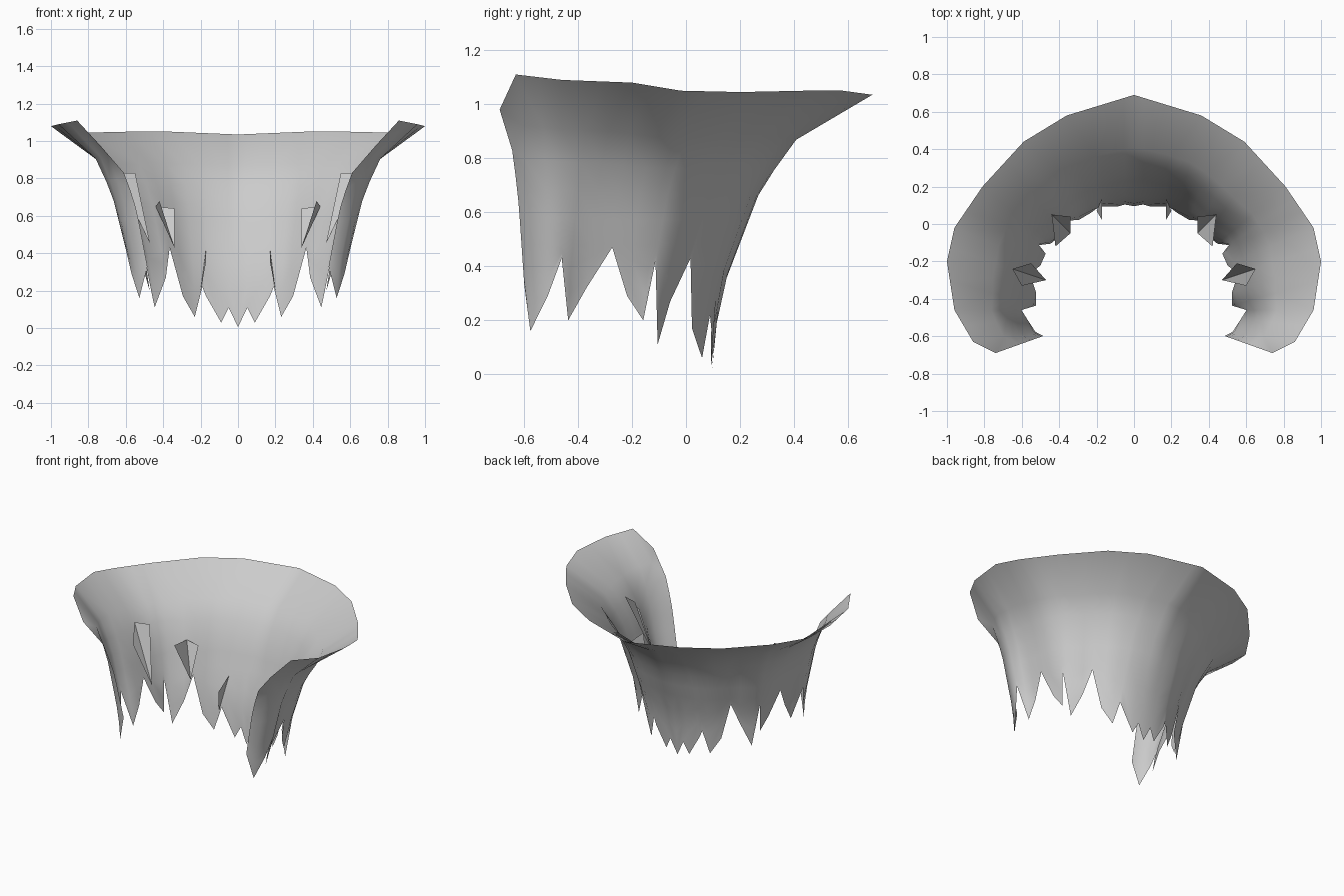
import bpy, bmesh
from mathutils import Vector

if "Cube" in bpy.data.objects:
    bpy.data.objects.remove(bpy.data.objects["Cube"])

# Upper rim of one half, from the back centre round to the front opening
RIM = [(0, .69, 1.035), (.36, .58, 1.05), (.59, .44, 1.05), (.81, .20, 1.045),
       (.96, -.02, 1.05), (1, -.20, 1.08), (.96, -.46, 1.09), (.86, -.63, 1.11),
       (.74, -.69, .98)]

# Flare: relative height -> how far from the hem towards the rim
FLARE = [(0, 0), (.2, .03), (.31, .07), (.46, .17), (.64, .29), (.75, .41),
         (.85, .54), (1, 1)]

# Ragged hem: rim position, hem x, hem y, height of tip or notch
HEM = [(0, 0, .095, .005), (.15, .05, .095, .11), (.28, .09, .09, .03),
       (.5, .17, .08, .17), (.6, .19, .07, .22), (1, .23, .055, .06),
       (1.5, .29, .01, .17), (2, .33, -.05, .43), (2.4, .37, -.08, .27),
       (3, .44, -.11, .11), (3.3, .455, -.15, .42), (3.6, .46, -.165, .2),
       (4, .47, -.23, .29), (4.6, .475, -.30, .47), (5, .49, -.38, .32),
       (5.4, .51, -.44, .2), (6, .55, -.46, .43), (6.5, .55, -.51, .29),
       (7, .52, -.575, .16), (8, .46, -.59, .33)]


def rim_point(u):
    i = min(int(u), len(RIM) - 2)
    return Vector(RIM[i]).lerp(Vector(RIM[i + 1]), u - i)


def flare(s):
    for (a, fa), (b, fb) in zip(FLARE, FLARE[1:]):
        if s <= b:
            return fa + (fb - fa) * (s - a) / (b - a)
    return 1


def column(u, x, y, low):
    """Points of one strip edge from hem to rim."""
    rim = rim_point(u)
    knee = .48
    heights = [low + (knee - low) * t for t in (0, .35, .7, 1)]
    heights += [knee + (rim.z - knee) * t for t in (.16, .33, .5, .7, 1)]
    pts = []
    for z in heights:
        f = flare(z / rim.z)
        pts.append((x + (rim.x - x) * f, y + (rim.y - y) * f, z))
    return pts


def mirrored(name, bm):
    me = bpy.data.meshes.new(name)
    bm.to_mesh(me)
    bm.free()
    ob = bpy.data.objects.new(name, me)
    bpy.context.collection.objects.link(ob)
    m = ob.modifiers.new("Mirror", 'MIRROR')
    m.merge_threshold = .001
    bpy.ops.object.select_all(action='DESELECT')
    ob.select_set(True)
    bpy.context.view_layer.objects.active = ob
    return ob


# Main flared cape
bm = bmesh.new()
cols = [[bm.verts.new(p) for p in column(*h)] for h in HEM]
for a, b in zip(cols, cols[1:]):
    for i in range(len(a) - 1):
        bm.faces.new((a[i], a[i + 1], b[i + 1], b[i]))
bmesh.ops.recalc_face_normals(bm, faces=bm.faces)
mirrored("flared_cape", bm)
bpy.ops.object.shade_smooth_by_angle(angle=.9)

# Small torn flaps folded inwards at the splits
FLAPS = [
    ("back_flap", [(.17, .14, .43), (.17, .02, .36), (.20, .07, .2)], [(0, 1, 2)]),
    ("side_flap", [(.34, .04, .64), (.44, .05, .65), (.34, -.05, .43), (.42, -.12, .68)],
     [(0, 1, 2), (1, 3, 2)]),
    ("front_flap", [(.55, -.21, .83), (.65, -.24, .83), (.47, -.30, .45), (.60, -.33, .72)],
     [(0, 1, 2), (1, 3, 2)]),
]
for name, pts, faces in FLAPS:
    bm = bmesh.new()
    vs = [bm.verts.new(p) for p in pts]
    for f in faces:
        bm.faces.new([vs[i] for i in f])
    mirrored(name, bm)
